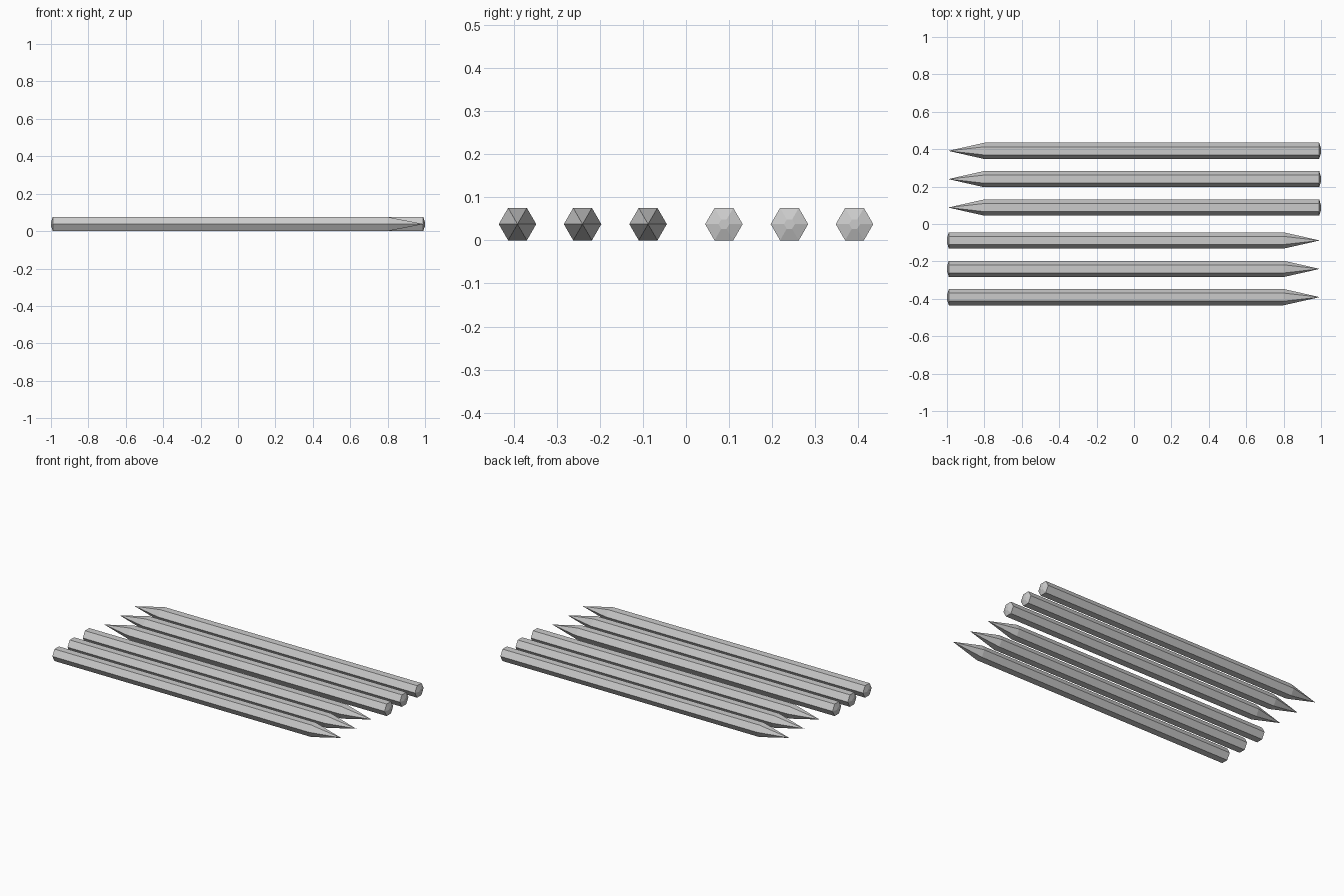
import bpy, bmesh
from math import cos, sin, pi

if "Cube" in bpy.data.objects:
    bpy.data.objects.remove(bpy.data.objects["Cube"])

R = 0.0435           # hexagon corner radius
ZC = R * cos(pi / 6) # pencil lies on one flat side


def pencil(name, y, d):
    """Hexagonal pencil along x, its tip pointing towards d (+1 or -1)."""
    bm = bmesh.new()

    def ring(x, r):
        return [bm.verts.new((d * x, y + r * cos(i * pi / 3), ZC + r * sin(i * pi / 3)))
                for i in range(6)]

    # lead at the blunt end, slightly domed end, body, sharpened cone
    rings = [ring(-1.0, 0.0125), ring(-0.99, R), ring(0.80, R)]
    tip = bm.verts.new((d * 0.993, y, ZC))
    bm.faces.new(rings[0])
    for a, b in zip(rings, rings[1:]):
        for i in range(6):
            j = (i + 1) % 6
            bm.faces.new((a[i], a[j], b[j], b[i]))
    for i in range(6):
        bm.faces.new((rings[-1][i], rings[-1][(i + 1) % 6], tip))
    bmesh.ops.recalc_face_normals(bm, faces=bm.faces)

    mesh = bpy.data.meshes.new(name)
    bm.to_mesh(mesh)
    bm.free()
    bpy.context.collection.objects.link(bpy.data.objects.new(name, mesh))


# Front row points right, back row points left
for k, y in enumerate((0.088, 0.24, 0.391)):
    pencil(f"front_pencil_{k + 1}", -y, 1)
    pencil(f"back_pencil_{k + 1}", y, -1)
